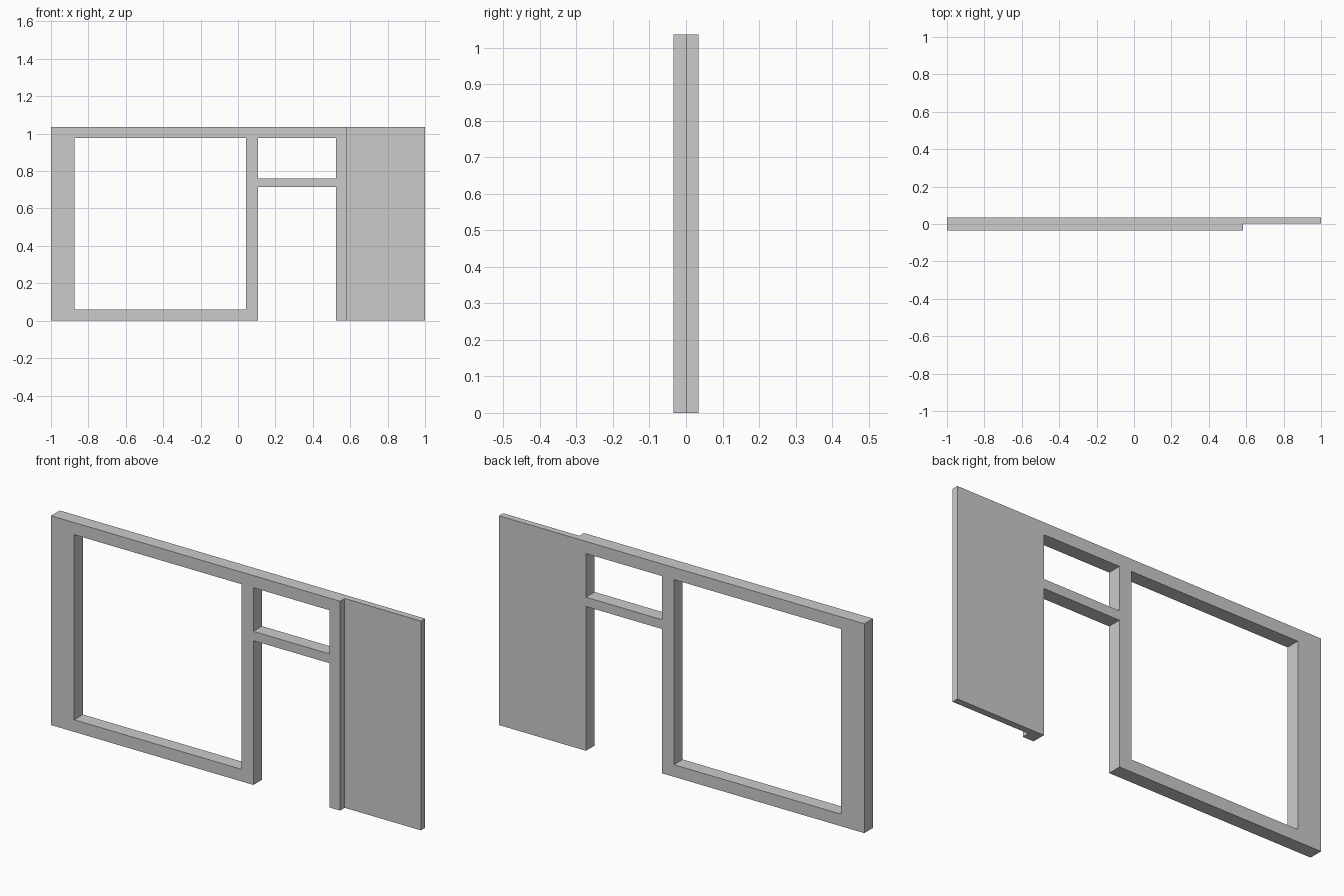
import bpy

if "Cube" in bpy.data.objects:
    bpy.data.objects.remove(bpy.data.objects["Cube"])

FRONT, BACK = -0.034, 0.034
HEIGHT = 1.036


def box(name, x0, x1, y0, y1, z0, z1):
    bpy.ops.mesh.primitive_cube_add(
        size=1, location=((x0 + x1) / 2, (y0 + y1) / 2, (z0 + z1) / 2))
    ob = bpy.context.object
    ob.name = name
    ob.scale = (x1 - x0, y1 - y0, z1 - z0)
    bpy.ops.object.transform_apply(location=True, rotation=False, scale=True)
    return ob


# Full wall slab
wall = box("wall_panel", -1, 1, FRONT, BACK, 0, HEIGHT)

# Openings, and the front recess that leaves the thin panel on the right
cutters = [
    box("window_cutter", -0.873, 0.042, -0.2, 0.2, 0.06, 0.976),
    box("transom_cutter", 0.108, 0.524, -0.2, 0.2, 0.76, 0.976),
    box("door_cutter", 0.108, 0.524, -0.2, 0.2, -0.2, 0.714),
    box("recess_cutter", 0.583, 1.2, -0.2, 0.002, -0.2, HEIGHT + 0.2),
]

bpy.context.view_layer.objects.active = wall
for cutter in cutters:
    cutter.hide_render = True
    mod = wall.modifiers.new(cutter.name, 'BOOLEAN')
    mod.operation = 'DIFFERENCE'
    mod.solver = 'EXACT'
    mod.object = cutter
    bpy.ops.object.modifier_apply(modifier=mod.name)
    bpy.data.objects.remove(cutter)
